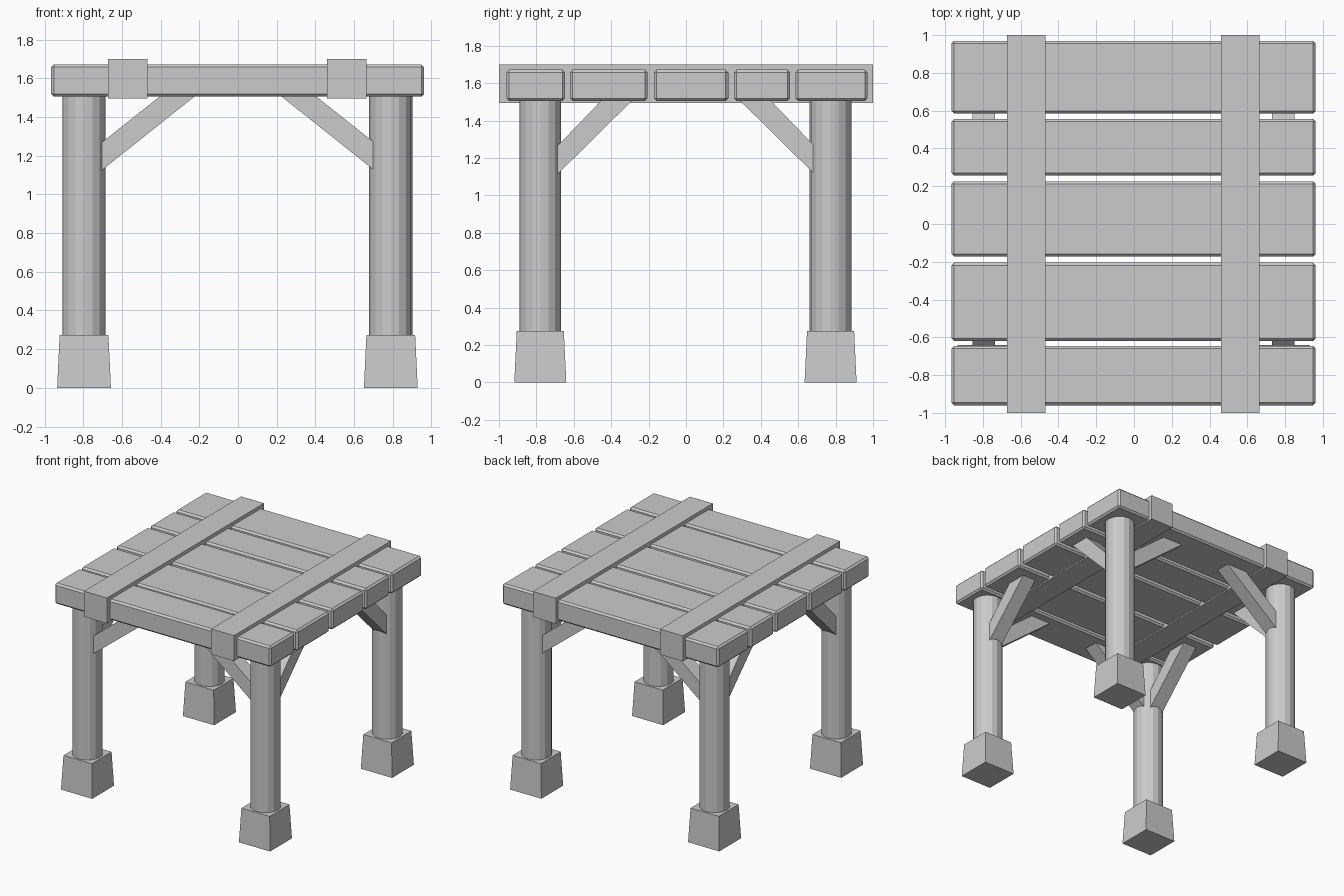
import bpy, bmesh, math
from mathutils import Vector

if "Cube" in bpy.data.objects:
    bpy.data.objects.remove(bpy.data.objects["Cube"])

PX, PY = 0.793, 0.776      # post centre offsets
TOP = 1.505                # underside of the planks


def finish(name, bm):
    bmesh.ops.recalc_face_normals(bm, faces=bm.faces)
    me = bpy.data.meshes.new(name)
    bm.to_mesh(me)
    bm.free()
    ob = bpy.data.objects.new(name, me)
    bpy.context.collection.objects.link(ob)
    return ob


def box(name, lo, hi, bevel=0.0):
    bm = bmesh.new()
    bmesh.ops.create_cube(bm, size=1)
    for v in bm.verts:
        v.co = Vector([lo[i] + (v.co[i] + 0.5) * (hi[i] - lo[i]) for i in range(3)])
    ob = finish(name, bm)
    if bevel:
        m = ob.modifiers.new("bevel", 'BEVEL')
        m.width, m.segments = bevel, 1
    return ob


def cone(name, x, y, z0, z1, r0, r1, sides, turn):
    bpy.ops.mesh.primitive_cone_add(vertices=sides, radius1=r0, radius2=r1, depth=z1 - z0,
                                    location=(x, y, (z0 + z1) / 2), rotation=(0, 0, turn))
    bpy.context.object.name = name


def prism(name, pts, width):
    """Extrude points of (x, y, z) sideways, symmetric about their plane."""
    side = (pts[1] - pts[0]).cross(pts[2] - pts[0]).normalized() * width
    bm = bmesh.new()
    face = bm.faces.new([bm.verts.new(p - side / 2) for p in pts])
    new = bmesh.ops.extrude_face_region(bm, geom=[face])["geom"]
    bmesh.ops.translate(bm, vec=side, verts=[g for g in new if isinstance(g, bmesh.types.BMVert)])
    return finish(name, bm)


# deck planks, uneven widths
for y0, y1 in [(-0.96, -0.646), (-0.62, -0.205), (-0.172, 0.226), (0.257, 0.556), (0.585, 0.97)]:
    box("plank", (-0.966, y0, TOP), (0.962, y1, 1.672), 0.014)

# cross beams wrapping the planks
for x0, x1 in [(-0.673, -0.468), (0.46, 0.665)]:
    box("cross_beam", (x0, -1, 1.495), (x1, 1, 1.70))

# brace side profiles: (distance from centre, height)
front_brace = [(0.74, 1.096), (0.74, 1.24), (0.40, TOP + 0.005), (0.22, TOP + 0.005)]
side_brace = [(0.72, 1.08), (0.72, 1.23), (0.45, TOP + 0.005), (0.285, TOP + 0.005)]

for sx in (-1, 1):
    for sy in (-1, 1):
        x, y = sx * PX - 0.003, sy * PY - 0.003
        # tapered square foot and round post
        cone("foot", x, y, 0, 0.274, 0.139 * math.sqrt(2), 0.126 * math.sqrt(2), 4, math.pi / 4)
        cone("post", x, y, 0.26, TOP + 0.005, 0.112, 0.112, 16, 0)
        # diagonal braces along both directions
        prism("front_brace", [Vector((sx * d, y, z)) for d, z in front_brace], 0.118)
        prism("side_brace", [Vector((x, sy * d, z)) for d, z in side_brace], 0.118)
